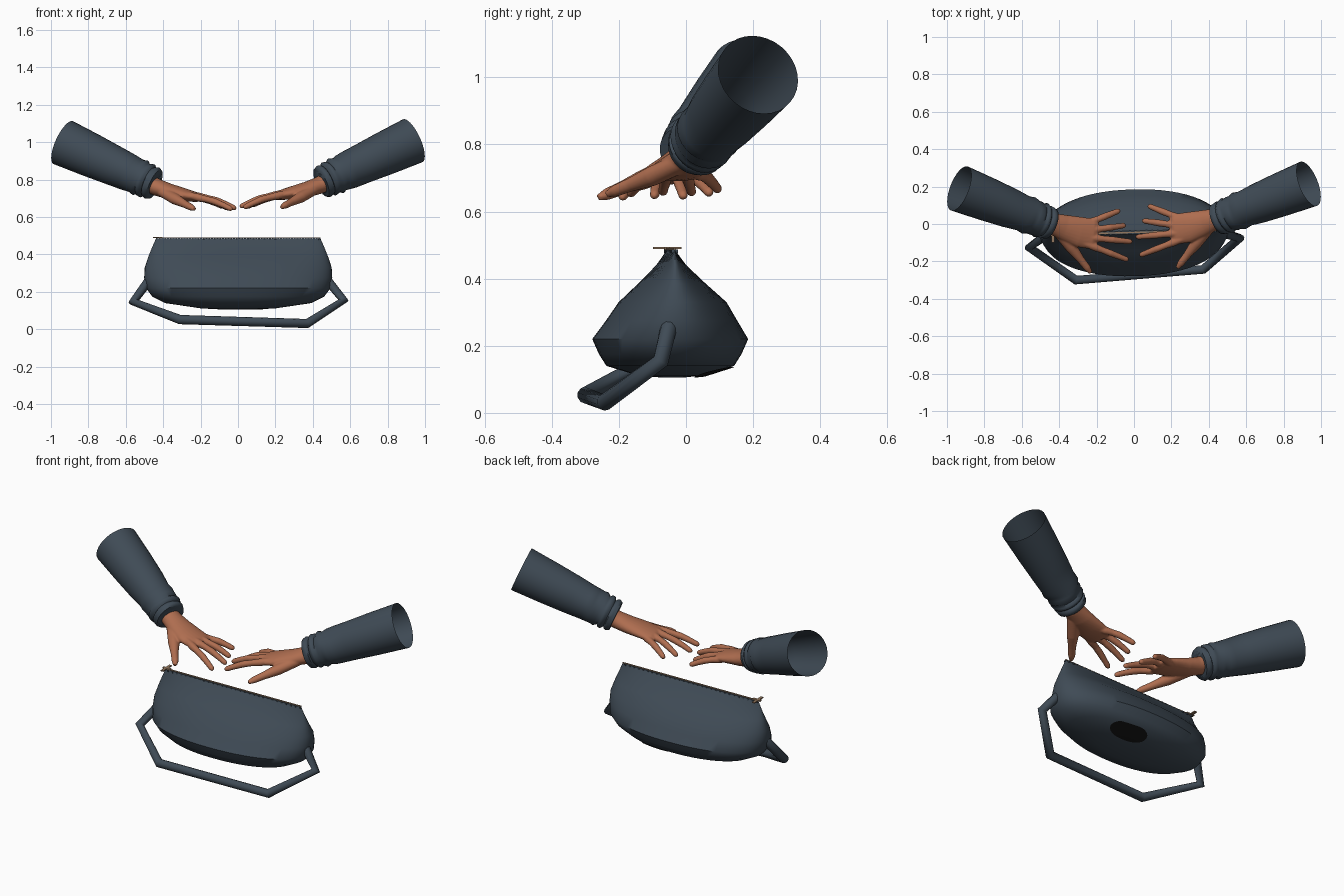
import bpy, bmesh, math
from mathutils import Vector, Matrix

cube = bpy.data.objects.get("Cube")
if cube:
    bpy.data.objects.remove(cube, do_unlink=True)


def material(name, rgb):
    m = bpy.data.materials.new(name)
    m.use_nodes = True
    m.diffuse_color = (*rgb, 1)
    m.node_tree.nodes["Principled BSDF"].inputs["Base Color"].default_value = (*rgb, 1)
    return m


CLOTH = material("slate cloth", (0.05, 0.07, 0.092))
SKIN = material("warm skin", (0.43, 0.155, 0.08))
BRASS = material("tan metal", (0.3, 0.19, 0.115))
BLACK = material("black patch", (0.008, 0.008, 0.008))


def finish(bm, name, mat, angle=40, fix_normals=True):
    if fix_normals:
        bmesh.ops.recalc_face_normals(bm, faces=bm.faces[:])
    mesh = bpy.data.meshes.new(name)
    bm.to_mesh(mesh)
    bm.free()
    mesh.materials.append(mat)
    for p in mesh.polygons:
        p.use_smooth = True
    mesh.set_sharp_from_angle(angle=math.radians(angle))
    ob = bpy.data.objects.new(name, mesh)
    bpy.context.collection.objects.link(ob)
    return ob


def skin_rings(bm, rings, cap_start=True, cap_end=True):
    rows = [[bm.verts.new(p) for p in ring] for ring in rings]
    n = len(rows[0])
    for a, b in zip(rows, rows[1:]):
        for i in range(n):
            bm.faces.new((a[i], a[(i + 1) % n], b[(i + 1) % n], b[i]))
    if cap_start:
        bm.faces.new(rows[0][::-1])
    if cap_end:
        bm.faces.new(rows[-1])


def tube(bm, stations, sides=16, caps=(True, True), wobble=None):
    """Loft ellipses (point, half width, half height) along a path."""
    pts = [Vector(s[0]) for s in stations]
    rings = []
    for i, (p, w, h) in enumerate(stations):
        tangent = (pts[min(i + 1, len(pts) - 1)] - pts[max(i - 1, 0)]).normalized()
        side = tangent.cross(Vector((0, 0, 1))).normalized()
        up = side.cross(tangent)
        ring = []
        for k in range(sides):
            a = math.tau * k / sides
            f = wobble(i, a) if wobble else 1
            ring.append(pts[i] + f * (side * w * math.cos(a) + up * h * math.sin(a)))
        rings.append(ring)
    skin_rings(bm, rings, *caps)


def box(bm, centre, size):
    mat = Matrix.Translation(centre) @ Matrix.Diagonal((*size, 1))
    bmesh.ops.create_cube(bm, size=1, matrix=mat)


# ---- pouch: stacked ovals (height, half length, half depth, y centre)
LEVELS = [(0.105, 0.07, 0.03, -0.04), (0.112, 0.2, 0.10, -0.045),
          (0.14, 0.39, 0.19, -0.047), (0.175, 0.46, 0.212, -0.047),
          (0.22, 0.493, 0.232, -0.047), (0.275, 0.503, 0.195, -0.043),
          (0.33, 0.5, 0.16, -0.04), (0.385, 0.482, 0.1, -0.042),
          (0.44, 0.46, 0.043, -0.044), (0.485, 0.44, 0.008, -0.045)]


def oval(z, half_x, half_y, cy, n=64):
    ring = []
    for k in range(n):
        c, s = math.cos(math.tau * k / n), math.sin(math.tau * k / n)
        ring.append((half_x * math.copysign(abs(c) ** 0.92, c),
                     cy + half_y * math.copysign(abs(s) ** 0.92, s), z))
    return ring


YAW = math.radians(1.5)
bm = bmesh.new()
skin_rings(bm, [oval(*level) for level in LEVELS])
pouch = finish(bm, "pouch", CLOTH, 50)
pouch.rotation_euler.z = YAW

# ---- zipper along the ridge, with a pull at the right end
bm = bmesh.new()
for i in range(60):
    box(bm, (-0.435 + i * 0.87 / 59, -0.045 + 0.004 * (-1) ** i, 0.482), (0.009, 0.012, 0.01))
finish(bm, "zipper_teeth", CLOTH, 30).rotation_euler.z = YAW

bm = bmesh.new()
box(bm, (0, -0.045, 0.489), (0.88, 0.007, 0.004))
box(bm, (-0.435, -0.045, 0.491), (0.016, 0.085, 0.006))
box(bm, (-0.43, -0.045, 0.491), (0.05, 0.016, 0.007))
finish(bm, "zipper_pull", BRASS, 30).rotation_euler.z = YAW

# ---- dark patch under the back of the pouch
bm = bmesh.new()
skin_rings(bm, [[(0.11 + x, 0.09 + y, 0.11) for x, y, z in oval(0, 0.115 * f, 0.065 * f, 0, 32)]
                for f in (0.02, 0.2, 0.4, 0.6, 0.8, 1)], True, False)
patch = finish(bm, "underside_patch", BLACK, 60)
wrap = patch.modifiers.new("wrap", 'SHRINKWRAP')
wrap.target = pouch
wrap.wrap_mode = 'ABOVE_SURFACE'
wrap.offset = 0.004

# ---- carrying strap: a bent tube
curve = bpy.data.curves.new("strap", 'CURVE')
curve.dimensions = '3D'
curve.bevel_depth = 0.025
curve.bevel_resolution = 3
curve.use_fill_caps = True
path = [(-0.47, -0.06, 0.27), (-0.56, -0.125, 0.147), (-0.31, -0.3, 0.052),
        (0.37, -0.243, 0.031), (0.565, -0.075, 0.155), (0.48, -0.05, 0.26)]
spline = curve.splines.new('POLY')
spline.points.add(len(path) - 1)
for point, co in zip(spline.points, path):
    point.co = (*co, 1)
curve.materials.append(CLOTH)
strap = bpy.data.objects.new("strap", curve)
bpy.context.collection.objects.link(strap)

# ---- arms: sleeve with gathered cuff, and a hand with spread fingers
CUFF, ELBOW = Vector((0.445, 0.025, 0.785)), Vector((0.934, 0.215, 1.008))
SLEEVE = [(0.03, 0.06), (0, 0.07), (0, 0.083), (0.03, 0.089), (0.055, 0.088), (0.065, 0.08),
          (0.085, 0.093), (0.11, 0.095), (0.13, 0.087), (0.16, 0.097), (0.2, 0.093),
          (0.24, 0.1), (0.3, 0.099), (0.45, 0.107), (0.7, 0.117), (1, 0.126)]
PALM = [((0.5, 0.05, 0.80), 0.056, 0.05), ((0.43, 0.025, 0.768), 0.058, 0.046),
        ((0.37, 0.005, 0.748), 0.07, 0.042), ((0.29, -0.018, 0.73), 0.082, 0.035),
        ((0.22, -0.028, 0.716), 0.082, 0.026), ((0.195, -0.03, 0.711), 0.07, 0.016)]
THUMB = [((0.4, -0.015, 0.745), 0.036, 0.03), ((0.335, -0.1, 0.706), 0.032, 0.03),
         ((0.285, -0.165, 0.68), 0.021, 0.021), ((0.25, -0.21, 0.662), 0.019, 0.018),
         ((0.232, -0.235, 0.652), 0.011, 0.01)]
FINGERS = [((0.22, -0.095, 0.713), (0.03, -0.168, 0.652)),
           ((0.215, -0.05, 0.718), (0.01, -0.07, 0.656)),
           ((0.215, -0.006, 0.716), (0.045, 0.018, 0.654)),
           ((0.235, 0.034, 0.712), (0.075, 0.098, 0.664))]
FINGER_SHAPE = [(-0.25, 0.018, 0), (0.05, 0.021, 0.004), (0.28, 0.0175, 0.009), (0.5, 0.0185, 0.011),
                (0.75, 0.016, 0.006), (0.94, 0.0145, 0), (1, 0.008, -0.002)]


def fold(i, a):
    return 1 + (0.035 * math.sin(2 * a + 1.9 * i) if 3 <= i <= 12 else 0)


for label, sign in (("left", 1), ("right", -1)):
    def place(v):
        v = Vector(v)
        return Vector((v.x * sign, v.y - (0.025 if sign < 0 else 0), v.z - (0.01 if sign < 0 else 0)))

    bm = bmesh.new()
    tube(bm, [(place(CUFF.lerp(ELBOW, t)), r, r) for t, r in SLEEVE], 32, (False, False), fold)
    finish(bm, label + "_sleeve", CLOTH, 70)

    bm = bmesh.new()
    tube(bm, [(place(p), w, h) for p, w, h in PALM], 24)
    tube(bm, [(place(p), w, h) for p, w, h in THUMB])
    for base, tip in FINGERS:
        base, tip = Vector(base), Vector(tip)
        tube(bm, [(place(base.lerp(tip, t) + Vector((0, 0, lift))), r, r)
                  for t, r, lift in FINGER_SHAPE])
    hand = finish(bm, label + "_hand", SKIN, 180)
    # Fuse the fingers into the palm
    fuse = hand.modifiers.new("fuse", 'REMESH')
    fuse.mode = 'VOXEL'
    fuse.voxel_size = 0.005
    fuse.use_smooth_shade = True
    soften = hand.modifiers.new("soften", 'SMOOTH')
    soften.factor = 0.5
    soften.iterations = 4
